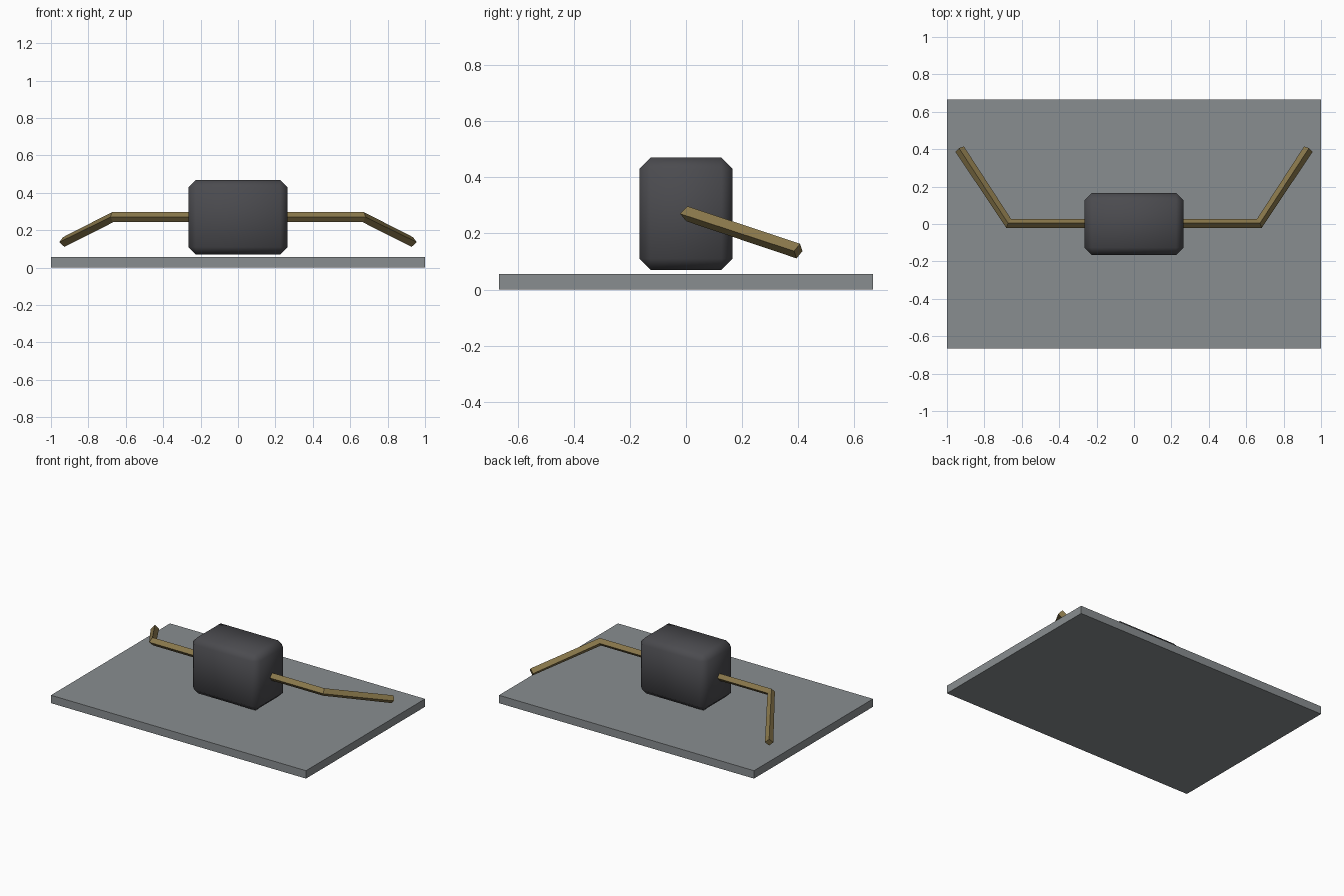
import bpy
import bmesh
from mathutils import Matrix

cube = bpy.data.objects.get("Cube")
if cube:
    bpy.data.objects.remove(cube, do_unlink=True)


def material(name, rgb):
    m = bpy.data.materials.new(name)
    m.use_nodes = True
    m.diffuse_color = (*rgb, 1)
    m.node_tree.nodes["Principled BSDF"].inputs["Base Color"].default_value = (*rgb, 1)
    return m


def block(name, size, bottom, mat, bevel=0):
    bm = bmesh.new()
    bmesh.ops.create_cube(bm, size=1, matrix=Matrix.Diagonal((*size, 1)))
    if bevel:
        bmesh.ops.bevel(bm, geom=bm.edges[:], offset=bevel, segments=1, affect='EDGES')
        for f in bm.faces:
            f.smooth = True
    mesh = bpy.data.meshes.new(name)
    bm.to_mesh(mesh)
    bm.free()
    mesh.materials.append(mat)
    ob = bpy.data.objects.new(name, mesh)
    ob.location.z = bottom + size[2] / 2
    bpy.context.collection.objects.link(ob)
    return ob


grey = material("board grey", (0.25, 0.27, 0.28))
black = material("charcoal", (0.07, 0.07, 0.078))
brass = material("brass", (0.25, 0.185, 0.07))

# Flat board and the chamfered, smooth shaded body above it
block("board", (2, 1.333, 0.056), 0, grey)
block("body", (0.53, 0.333, 0.4), 0.07, black, 0.04)

# Bent four-sided wire leads running through the body to both sides
half = [(0.67, 0.003, 0.27), (0.932, 0.4, 0.137)]
path = [(-x, y, z) for x, y, z in reversed(half)] + half
curve = bpy.data.curves.new("wire_leads", 'CURVE')
curve.dimensions = '3D'
curve.twist_mode = 'Z_UP'
curve.bevel_depth = 0.027
curve.bevel_resolution = 0
curve.use_fill_caps = True
spline = curve.splines.new('POLY')
spline.points.add(len(path) - 1)
for point, co in zip(spline.points, path):
    point.co = (*co, 1)
spline.use_smooth = False
curve.materials.append(brass)
bpy.context.collection.objects.link(bpy.data.objects.new("wire_leads", curve))
